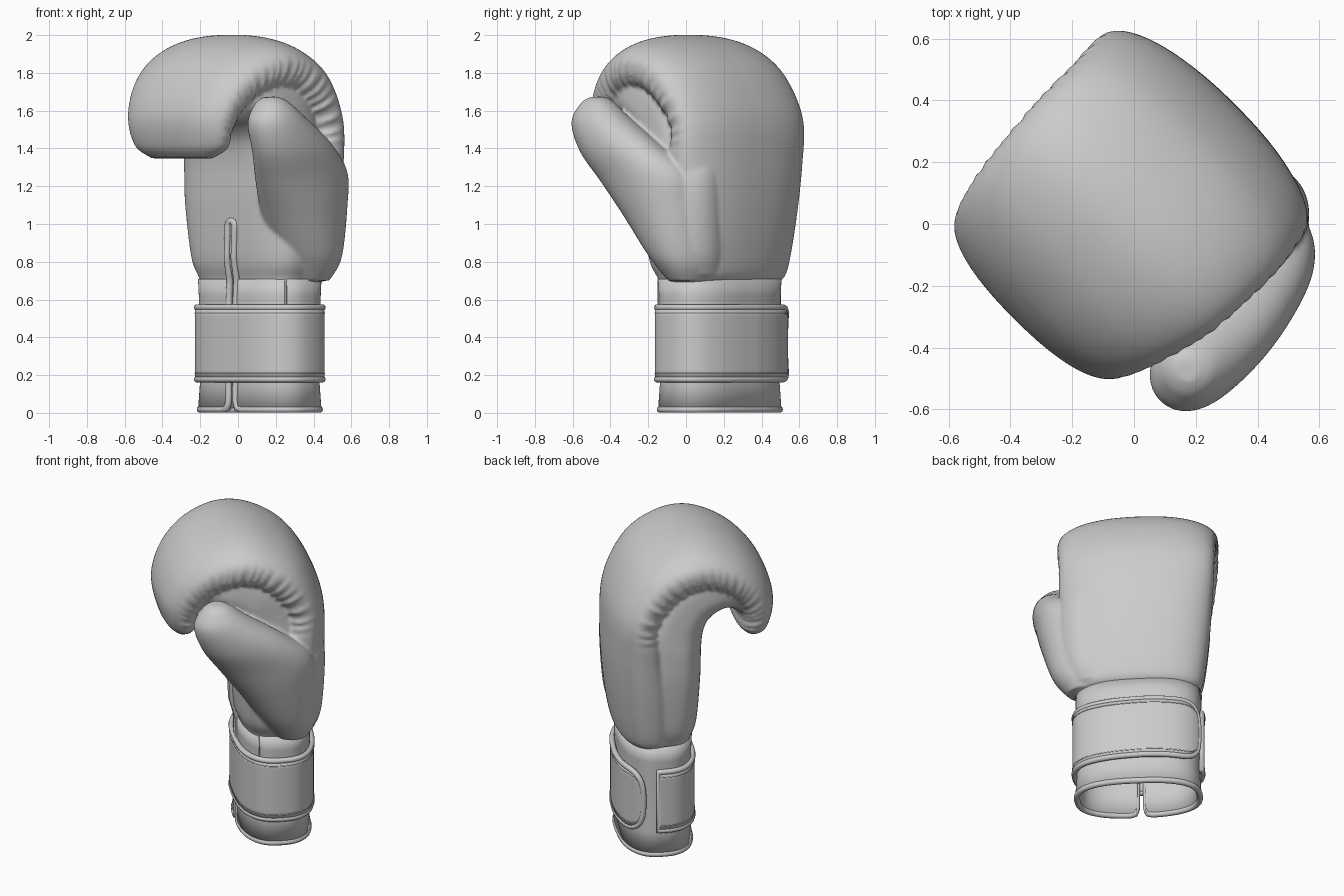
import bpy, bmesh, math
from mathutils import Matrix, Vector

if "Cube" in bpy.data.objects:
    bpy.data.objects.remove(bpy.data.objects["Cube"])

# Local frame: x = toward thumb, y = toward back of hand; the glove is turned 45 degrees
TURN = Matrix.Rotation(math.radians(-45), 4, 'Z')
CU, CV = -0.045, 0.208         # cuff centre


def finish(name, bm, mods=()):
    me = bpy.data.meshes.new(name)
    bmesh.ops.recalc_face_normals(bm, faces=bm.faces)
    bm.to_mesh(me)
    bm.free()
    me.transform(TURN)
    ob = bpy.data.objects.new(name, me)
    bpy.context.collection.objects.link(ob)
    for kind, props in mods:
        m = ob.modifiers.new(kind.lower(), kind)
        for k, v in props.items():
            setattr(m, k, v)
    me.polygons.foreach_set("use_smooth", [True] * len(me.polygons))
    return ob


def spline(st, f):
    i = min(int(f), len(st) - 2)
    t = f - i
    p = [st[max(0, min(len(st) - 1, i + k))] for k in (-1, 0, 1, 2)]
    return [0.5 * (2 * b + (c - a) * t + (2 * a - 5 * b + 4 * c - d) * t * t
                   + (3 * b - a - 3 * c + d) * t ** 3) for a, b, c, d in zip(*p)]


def loft(bm, st, p_out, p_in, per=14, seg=96, pucker=None):
    """Stations: outer y, z, inner y, z, centre x, half width."""
    rings = []
    for r in range((len(st) - 1) * per + 1):
        f = r / per
        oy, oz, iy, iz, cx, hx = spline(st, f)
        ring = []
        for k in range(seg):
            a = 2 * math.pi * k / seg
            c, s = math.cos(a), math.sin(a)
            p = p_out if c > 0 else p_in
            c = math.copysign(abs(c) ** (2 / p), c)
            s = math.copysign(abs(s) ** (2 / p), s)
            g = 1 - pucker(f, c) if pucker else 1
            ring.append(bm.verts.new((cx + s * hx * g,
                                      (oy + iy) / 2 + c * g * (oy - iy) / 2,
                                      (oz + iz) / 2 + c * g * (oz - iz) / 2)))
        rings.append(ring)
    for a, b in zip(rings, rings[1:]):
        for k in range(seg):
            j = (k + 1) % seg
            bm.faces.new((a[k], a[j], b[j], b[k]))
    bm.faces.new(rings[0])
    bm.faces.new(rings[-1])


def tube(name, pts, r, cyclic=True):
    cu = bpy.data.curves.new(name, 'CURVE')
    cu.dimensions = '3D'
    cu.bevel_depth, cu.bevel_resolution, cu.use_fill_caps = r, 3, True
    sp = cu.splines.new('POLY')
    sp.points.add(len(pts) - 1)
    for p, q in zip(sp.points, pts):
        p.co = (*(TURN @ Vector(q)), 1)
    sp.use_cyclic_u = cyclic
    sp.use_smooth = True
    tmp = bpy.data.objects.new(name + "_path", cu)
    me = bpy.data.meshes.new_from_object(tmp)
    bpy.data.objects.remove(tmp)
    bpy.context.collection.objects.link(bpy.data.objects.new(name, me))


def cuff_pt(deg, z, off=0.0):
    a = math.radians(deg)
    c, s = math.cos(a), math.sin(a)
    hu, hv = 0.358 + off, 0.2 + off
    r = (abs(c / hu) ** 2.6 + abs(s / hv) ** 2.6) ** (-1 / 2.6)
    return (CU + r * c, CV + r * s, z)


def sheet(name, cols, thick, offset):
    bm = bmesh.new()
    vs = [[bm.verts.new(p) for p in col] for col in cols]
    for a, b in zip(vs, vs[1:]):
        for i in range(len(a) - 1):
            bm.faces.new((a[i], b[i], b[i + 1], a[i + 1]))
    return finish(name, bm, [('SOLIDIFY', dict(thickness=thick, offset=offset))])


# Hand: padded shell curling over, palm core inside it, thumb and thumb web, fused together
pad = [(.40, .69, .12, .69, -.03, .35), (.45, .75, .10, .74, -.03, .40),
       (.49, 1.0, .10, 1.0, -.035, .435), (.505, 1.3, .15, 1.3, -.04, .455),
       (.48, 1.58, .19, 1.48, -.045, .465), (.35, 1.83, .10, 1.60, -.035, .473),
       (.155, 1.965, 0, 1.66, -.035, .473), (-.05, 2.0, -.10, 1.655, -.035, .462),
       (-.26, 1.925, -.18, 1.61, -.045, .435), (-.415, 1.775, -.23, 1.55, -.052, .402),
       (-.49, 1.585, -.255, 1.475, -.057, .367), (-.465, 1.42, -.26, 1.40, -.06, .325),
       (-.41, 1.35, -.31, 1.345, -.06, .22)]
core = [(.36, .58, .02, .58, -.045, .34), (.38, .70, .005, .70, -.04, .352),
        (.38, .82, -.03, .82, -.035, .395), (.36, 1.1, -.05, 1.1, -.035, .425),
        (.36, 1.3, -.055, 1.3, -.035, .43), (.35, 1.5, -.07, 1.41, -.04, .418),
        (.2, 1.76, -.10, 1.475, -.035, .415), (-.05, 1.85, -.155, 1.525, -.04, .40),
        (-.25, 1.8, -.21, 1.53, -.05, .36), (-.38, 1.65, -.26, 1.49, -.06, .32),
        (-.42, 1.5, -.30, 1.42, -.06, .27)]
thumb = [(.38, .70, .17, .70, .23, .14), (.42, .82, .07, .84, .265, .195),
         (.41, 1.1, -.07, 1.05, .325, .21), (.37, 1.28, -.19, 1.22, .385, .19),
         (.20, 1.43, -.295, 1.38, .45, .155), (-.01, 1.57, -.345, 1.53, .465, .13),
         (-.12, 1.65, -.30, 1.63, .46, .085), (-.18, 1.675, -.25, 1.67, .455, .04)]
web = [(.42, .73, .15, .73, .20, .15), (.455, .85, .08, .85, .235, .18),
       (.472, 1.1, .05, 1.1, .26, .182), (.47, 1.28, .05, 1.27, .255, .175),
       (.44, 1.42, .15, 1.37, .20, .15)]


def pucker(f, c):
    along = max(0, min(1, (f - 3.2) / .8, (11.4 - f) / .8))
    around = max(0, min(1, (0.4 - c) / 0.8))
    wave = math.sin(f * 19 + 1.2 * math.sin(f * 5.1)) + 0.4 * math.sin(f * 31)
    return along * around * (0.02 + 0.02 * wave)


bm = bmesh.new()
loft(bm, pad, 2.3, 2.5, per=22, pucker=pucker)
loft(bm, core, 3, 3)
loft(bm, thumb, 2.1, 2.1)
loft(bm, web, 2, 2)
finish("padded_hand", bm, [
    ('REMESH', dict(mode='VOXEL', voxel_size=0.010, use_smooth_shade=True)),
    ('SMOOTH', dict(factor=0.5, iterations=6))])

# Cuff sleeve, open below and slit on the palm side
N = 180
sheet("cuff", [[cuff_pt(277 + 346 * i / N, z, o) for z, o in
                ((.015, .004), (.16, -.006), (.45, 0), (.62, 0), (.71, .004))]
               for i in range(N + 1)], 0.026, 0)

# Wrist strap: wraps from the little-finger side round the palm to a rounded flap
TIP, RUN = 522, 22


def strap_half(deg):
    t = max(0, (deg - TIP + RUN) / RUN)
    return 0.19 * max(0, 1 - t ** 3) ** (1 / 3)


degs = [175 + (TIP - RUN - 175) * i / 150 for i in range(151)] + \
       [TIP - RUN + RUN * math.sin(i / 24 * math.pi / 2) for i in range(1, 25)]
MID = 0.368
strap_off = lambda d: 0.018 + 0.016 * max(0, min(1, (d - 400) / 60))
sheet("wrist_strap", [[cuff_pt(d, MID + strap_half(d) * k / 4, strap_off(d))
                       for k in range(-4, 5)] for d in degs], 0.03, 0)


def strap_loop(inset, off):
    k = 1 - inset / 0.19
    low = [cuff_pt(d, MID - k * strap_half(d), strap_off(d) + off) for d in degs]
    top = [cuff_pt(d, MID + k * strap_half(d), strap_off(d) + off) for d in degs[:-1]]
    return low + top[::-1]


tube("strap_piping", strap_loop(0.0, 0.003), 0.017)
tube("strap_stitching", strap_loop(0.03, 0.014), 0.003)


# Piping round the cuff rim and up both sides of the palm slit
def palm_y(z):
    for (z0, y0), (z1, y1) in zip(((0, .002), (.6, .004), (.7, 0), (.82, -.033)),
                                  ((.6, .004), (.7, 0), (.82, -.033), (1.2, -.056))):
        if z <= z1:
            return y0 + (y1 - y0) * (z - z0) / (z1 - z0)


def slit_x(z):
    return CU + 0.04 * max(0, (z - 0.6) / 0.4)


def slit_side(sign):
    return [(slit_x(z) + sign * (0.026 + 0.03 * max(0, 1 - z / 0.08) ** 2), palm_y(z), z)
            for z in [0.025 + 0.965 * i / 50 for i in range(51)]]


arch = [(slit_x(.99) + 0.026 * math.cos(a), palm_y(.99), .99 + 0.026 * math.sin(a))
        for a in [math.pi * (1 - i / 8) for i in range(1, 8)]]
rim = [cuff_pt(288 + 324 * i / 120, 0.018, 0.006) for i in range(121)]
tube("slit_and_rim_piping", slit_side(1)[::-1] + rim + slit_side(-1) + arch, 0.018)

# Palm panel seam on the thumb side of the cuff
tube("palm_seam", [cuff_pt(338, .57 + .14 * i / 10, .013) for i in range(11)], 0.006, False)
